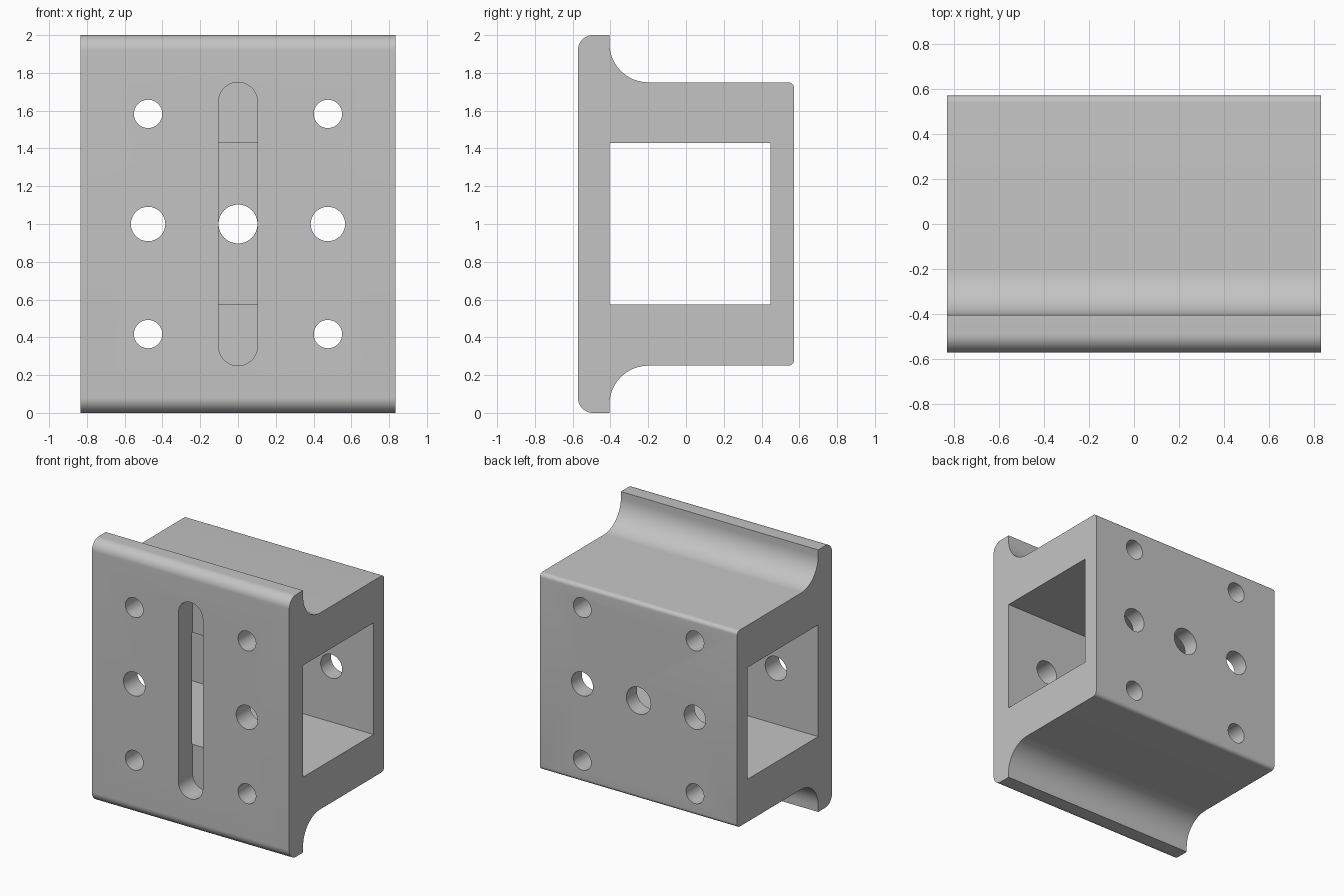
import bpy, bmesh
from math import cos, sin, radians
from mathutils import Vector

if "Cube" in bpy.data.objects:
    bpy.data.objects.remove(bpy.data.objects["Cube"])

HALF_W, FRONT, BACK, PLATE = 0.833, -0.572, 0.572, -0.405
MID = 1.0

grey = bpy.data.materials.new("plain grey")
grey.use_nodes = True
colour = (0.55, 0.55, 0.55, 1)
grey.diffuse_color = colour
grey.node_tree.nodes["Principled BSDF"].inputs["Base Color"].default_value = colour


def arc(a, b, r, start, end, steps=16):
    """Points on a circular arc about (a, b)."""
    angles = [radians(start + (end - start) * i / steps) for i in range(steps + 1)]
    return [(a + r * cos(t), b + r * sin(t)) for t in angles]


def prism(name, outline, place, direction):
    """Extrude a closed 2D outline along a direction."""
    bm = bmesh.new()
    face = bm.faces.new([bm.verts.new(place(*p)) for p in outline])
    out = bmesh.ops.extrude_face_region(bm, geom=[face])
    moved = [v for v in out["geom"] if isinstance(v, bmesh.types.BMVert)]
    bmesh.ops.translate(bm, verts=moved, vec=Vector(direction))
    bmesh.ops.recalc_face_normals(bm, faces=bm.faces)
    mesh = bpy.data.meshes.new(name)
    bm.to_mesh(mesh)
    bm.free()
    mesh.materials.append(grey)
    obj = bpy.data.objects.new(name, mesh)
    bpy.context.collection.objects.link(obj)
    return obj


def cut(target, cutter):
    """Subtract the cutter and discard it."""
    cutter.hide_render = True
    mod = target.modifiers.new("cut", "BOOLEAN")
    mod.operation, mod.solver, mod.object = "DIFFERENCE", "EXACT", cutter
    bpy.context.view_layer.objects.active = target
    bpy.ops.object.modifier_apply(modifier=mod.name)
    bpy.data.objects.remove(cutter)


def drill(target, x, z, r, y0, y1, stretch=0.0):
    """Round hole along y, or a vertical slot when stretched."""
    outline = arc(x, z + stretch, r, 0, 180, 24) + arc(x, z - stretch, r, 180, 360, 24)
    if not stretch:
        outline = arc(x, z, r, 0, 360, 48)[:-1]
    cut(target, prism("cutter", outline, lambda a, b: (a, y0, b), (0, y1 - y0, 0)))


# Flanged body: upper half of the side profile, mirrored to the lower half
upper = (arc(FRONT + 0.08, 2 - 0.08, 0.08, 180, 90)
         + [(PLATE, 2)]
         + arc(PLATE + 0.205, 1.955, 0.205, 180, 270)
         + arc(BACK - 0.03, 1.72, 0.03, 90, 0, 8))
lower = [(y, 2 * MID - z) for y, z in reversed(upper)]
body = prism("flanged_bracket", upper + lower,
             lambda y, z: (-HALF_W, y, z), (2 * HALF_W, 0, 0))

# Square tunnel from side to side
tunnel = [(PLATE, 0.575), (0.447, 0.575), (0.447, 1.428), (PLATE, 1.428)]
cut(body, prism("cutter", tunnel, lambda y, z: (-1, y, z), (2, 0, 0)))

# Bolt holes through the whole depth
for x in (-0.476, 0.476):
    drill(body, x, MID, 0.091, -1, 1)
    for z in (MID - 0.583, MID + 0.583):
        drill(body, x, z, 0.075, -1, 1)

# Long slot in the front plate and central hole in the back wall
drill(body, 0, MID, 0.103, -1, PLATE + 0.002, stretch=0.647)
drill(body, 0, MID, 0.103, 0, 1)

bpy.ops.object.select_all(action="DESELECT")
body.select_set(True)
bpy.context.view_layer.objects.active = body
bpy.ops.object.shade_smooth_by_angle(angle=radians(30))
